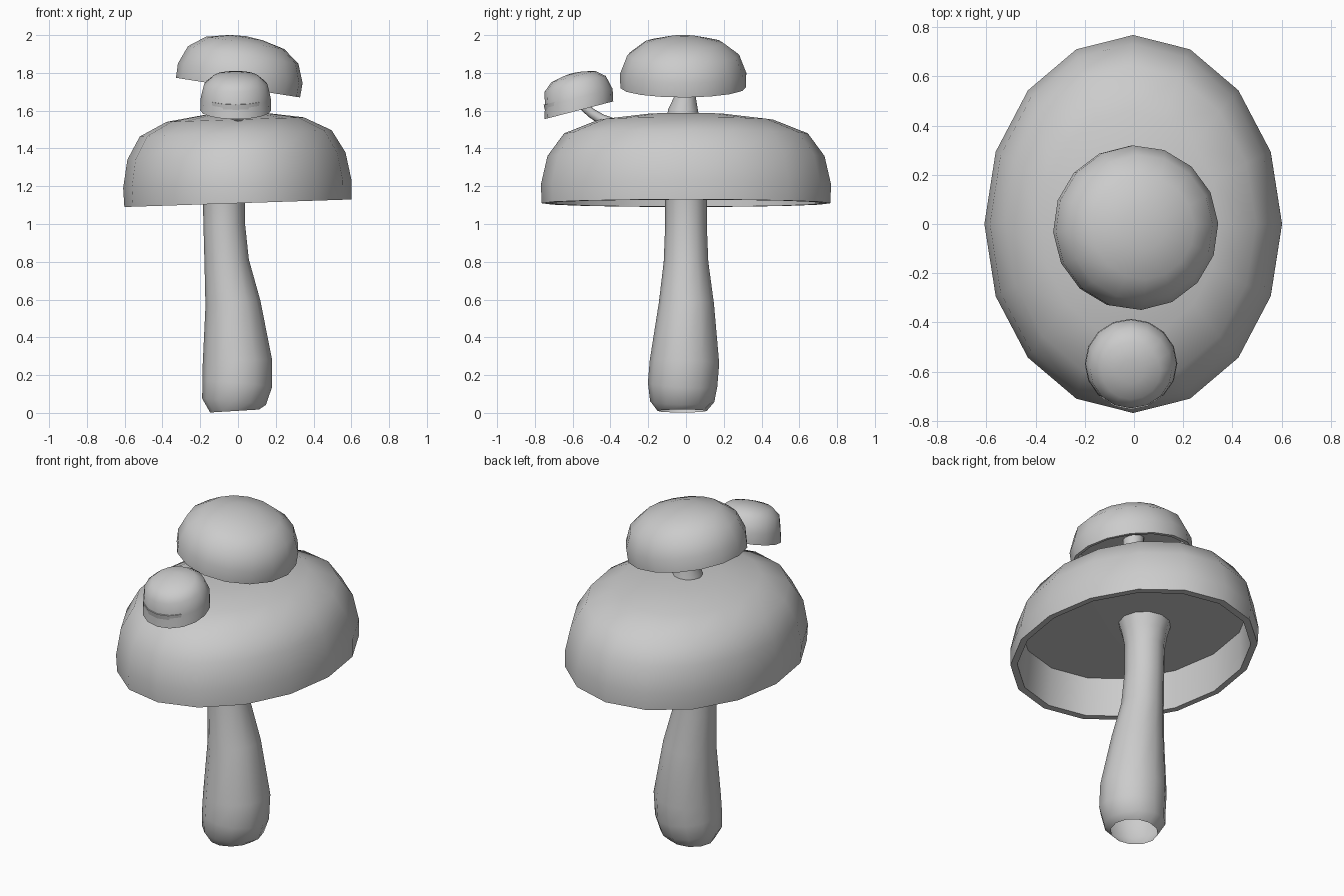
import bpy, bmesh, math
from mathutils import Vector, Matrix

if "Cube" in bpy.data.objects:
    bpy.data.objects.remove(bpy.data.objects["Cube"])


def finish(name, bm):
    bmesh.ops.recalc_face_normals(bm, faces=bm.faces)
    me = bpy.data.meshes.new(name)
    bm.to_mesh(me)
    bm.free()
    ob = bpy.data.objects.new(name, me)
    bpy.context.collection.objects.link(ob)
    bpy.ops.object.select_all(action='DESELECT')
    ob.select_set(True)
    bpy.context.view_layer.objects.active = ob
    bpy.ops.object.shade_smooth_by_angle(angle=math.radians(50))
    return ob


def bridge(bm, a, b):
    n = len(a)
    for i in range(n):
        bm.faces.new((a[i], a[(i + 1) % n], b[(i + 1) % n], b[i]))


def fan(bm, ring, co):
    tip = bm.verts.new(co)
    for i in range(len(ring)):
        bm.faces.new((ring[i], ring[(i + 1) % len(ring)], tip))


def cap(name, centre, rx, ry, profile, top, wall, tilt_x=0, tilt_y=0, spin=0, lean=0, n=16):
    """Hollow dome: outer profile of (radius fraction, height), rim, inner wall, ceiling."""
    bm = bmesh.new()

    def ring(f, h, dy=0):
        return [bm.verts.new((rx * f * math.cos(spin + 2 * math.pi * i / n),
                              ry * f * math.sin(spin + 2 * math.pi * i / n) + dy, h))
                for i in range(n)]
    rings = [ring(0.92, wall), ring(0.94, 0)]
    rings += [ring(f, h, lean if h > 0 else 0) for f, h in profile]
    for a, b in zip(rings, rings[1:]):
        bridge(bm, a, b)
    fan(bm, rings[-1], (0, lean, top))
    fan(bm, rings[0], (0, 0, wall * 0.93))
    bm.transform(Matrix.Translation(centre)
                 @ Matrix.Rotation(math.radians(tilt_y), 4, 'Y')
                 @ Matrix.Rotation(math.radians(tilt_x), 4, 'X'))
    return finish(name, bm)


def stem(name, path, n=12):
    """Open tube through (x, y, z, radius) rings set square to the path."""
    bm = bmesh.new()
    pts = [Vector(p[:3]) for p in path]
    rings = []
    for k, p in enumerate(pts):
        t = pts[min(k + 1, len(pts) - 1)] - pts[max(k - 1, 0)]
        q = Vector((0, 0, 1)).rotation_difference(t)
        rings.append([bm.verts.new(p + q @ Vector((path[k][3] * math.cos(2 * math.pi * i / n),
                                                   path[k][3] * math.sin(2 * math.pi * i / n), 0)))
                      for i in range(n)])
    for a, b in zip(rings, rings[1:]):
        bridge(bm, a, b)
    return finish(name, bm)


# Large oval cap and its thick stem, flared under the ceiling
cap("main_cap", (0, 0, 1.11), 0.605, 0.768,
    [(0.995, 0), (1, 0.10), (0.955, 0.25), (0.84, 0.37), (0.6, 0.443), (0.27, 0.473)],
    0.478, 0.23, tilt_y=-1.9)
stem("main_stem", [
    (-0.018, -0.02, 0.01, 0.13), (-0.021, -0.02, 0.06, 0.17), (-0.004, -0.018, 0.15, 0.184),
    (-0.003, -0.008, 0.27, 0.184), (-0.027, 0.002, 0.58, 0.146), (-0.06, 0, 0.8, 0.118),
    (-0.073, 0, 1.0, 0.11), (-0.076, 0, 1.18, 0.111), (-0.076, 0, 1.26, 0.125), (-0.076, 0, 1.35, 0.15)])

# Round cap on top, tilted to the right, with its short stem
cap("top_cap", (0, -0.015, 1.722), 0.333, 0.333,
    [(1, 0), (1.005, 0.077), (0.89, 0.175), (0.63, 0.24), (0.27, 0.268)],
    0.276, 0.12, tilt_y=9, spin=math.radians(3))
stem("top_stem", [(0.0, -0.015, 1.54, 0.09), (0.0, -0.015, 1.6, 0.08),
                  (0.0, -0.005, 1.67, 0.058), (0.0, -0.005, 1.75, 0.055), (0.0, -0.005, 1.86, 0.06)])

# Little cap at the front, tilted forward, with its bent stem
cap("front_cap", (-0.012, -0.567, 1.602), 0.188, 0.188,
    [(1, 0), (0.985, 0.065), (0.89, 0.14), (0.64, 0.18), (0.27, 0.195)],
    0.199, 0.075, tilt_x=14.5, lean=0.016)
stem("front_stem", [(0, -0.37, 1.52, 0.034), (0, -0.45, 1.555, 0.028), (0, -0.5, 1.587, 0.025),
                    (0, -0.55, 1.63, 0.025), (0, -0.565, 1.71, 0.028)], n=8)
